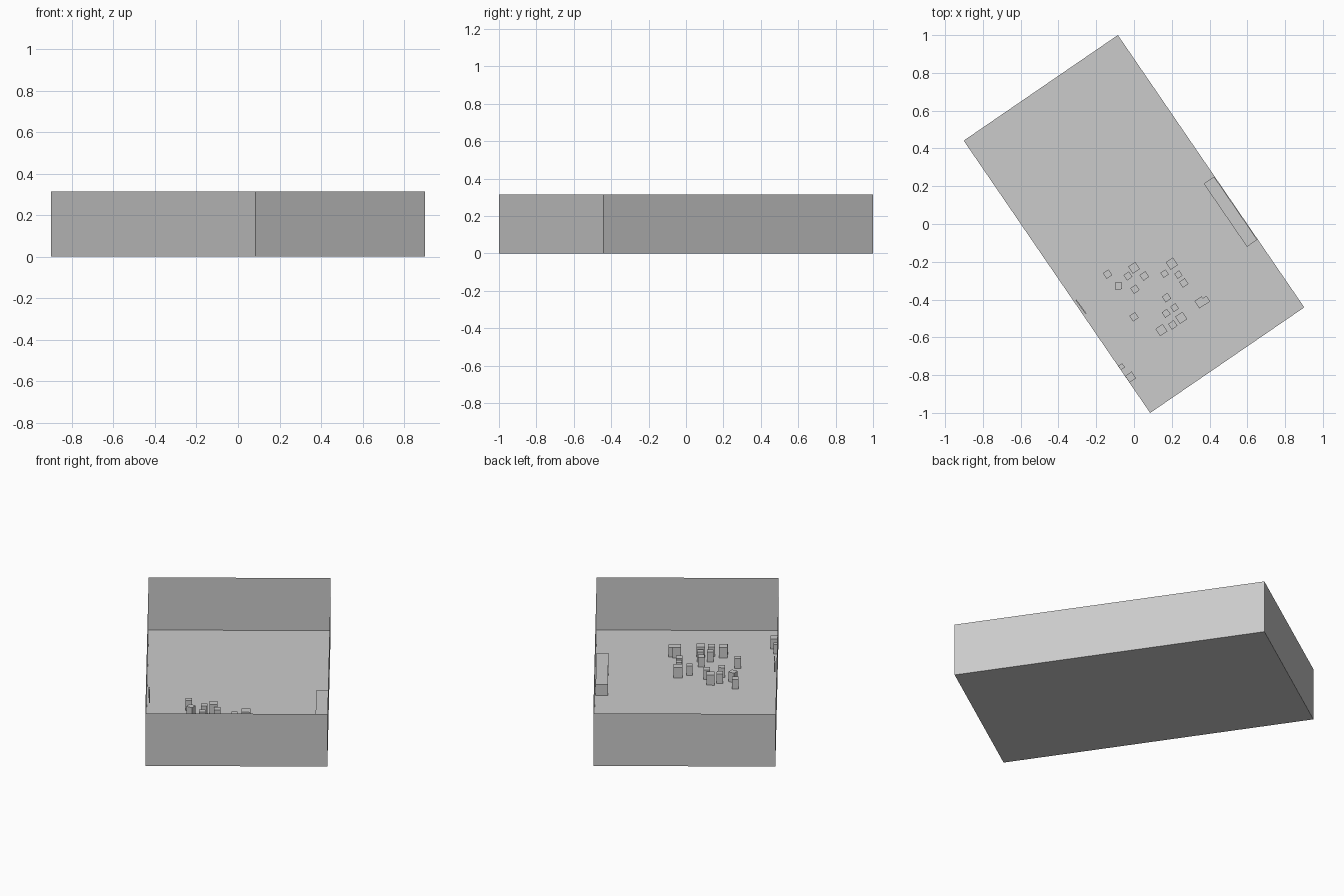
import bpy, bmesh
from math import radians
from mathutils import Matrix, Vector

if "Cube" in bpy.data.objects:
    bpy.data.objects.remove(bpy.data.objects["Cube"])

TURN = radians(34.4)      # the whole room is turned about z
WIDTH, LENGTH, HEIGHT = 0.989, 1.747, 0.315


def box(name, x, y, sx, sy, h, z=0.0, extra=0.0, open_top=False):
    """Upright box centred at (x, y), aligned with the turned room."""
    bm = bmesh.new()
    bmesh.ops.create_cube(bm, size=1)
    bmesh.ops.scale(bm, vec=(sx, sy, h), verts=bm.verts)
    bmesh.ops.translate(bm, vec=(0, 0, h / 2), verts=bm.verts)
    if open_top:
        bm.faces.ensure_lookup_table()
        top = [f for f in bm.faces if f.normal.z > 0.9]
        bmesh.ops.delete(bm, geom=top, context='FACES_ONLY')
    m = Matrix.Translation(Vector((x, y, z))) @ Matrix.Rotation(TURN + radians(extra), 4, 'Z')
    bmesh.ops.transform(bm, matrix=m, verts=bm.verts)
    me = bpy.data.meshes.new(name)
    bm.to_mesh(me)
    bm.free()
    ob = bpy.data.objects.new(name, me)
    bpy.context.collection.objects.link(ob)
    return ob


# Room shell: floor and four paper-thin walls, no ceiling
box("room_shell", 0, 0, WIDTH, LENGTH, HEIGHT, open_top=True)

# Long counter against the right wall
box("counter", 0.511, 0.065, 0.066, 0.405, 0.064)

# Thin panel hung on the left wall
box("wall_panel", -0.281, -0.438, 0.006, 0.09, 0.055, z=0.085, extra=2)

# Chairs and small tables: x, y, side, extra turn
large = [(0.0, -0.232, 0.045, 0), (0.2, -0.21, 0.047, 0), (0.145, -0.562, 0.046, 0),
         (0.25, -0.497, 0.046, 0), (0.352, -0.415, 0.046, 0), (-0.018, -0.81, 0.042, 0)]
small = [(-0.14, -0.266, 0.036, 0), (-0.082, -0.328, 0.036, -32), (-0.032, -0.275, 0.034, 0),
         (0.055, -0.275, 0.037, 0), (0.005, -0.345, 0.035, 0), (0.162, -0.263, 0.032, 0),
         (0.235, -0.268, 0.032, 0), (0.264, -0.312, 0.036, 0), (0.172, -0.39, 0.036, 0),
         (0.17, -0.473, 0.034, 0), (0.215, -0.443, 0.034, 0), (0.0, -0.491, 0.036, 0),
         (0.205, -0.534, 0.036, 0), (0.378, -0.405, 0.036, 0), (-0.066, -0.755, 0.026, 0)]
for i, (x, y, s, r) in enumerate(large):
    box(f"table_{i}", x, y, s, s, 0.061, extra=r)
for i, (x, y, s, r) in enumerate(small):
    box(f"chair_{i}", x, y, s, s, 0.058, extra=r)
